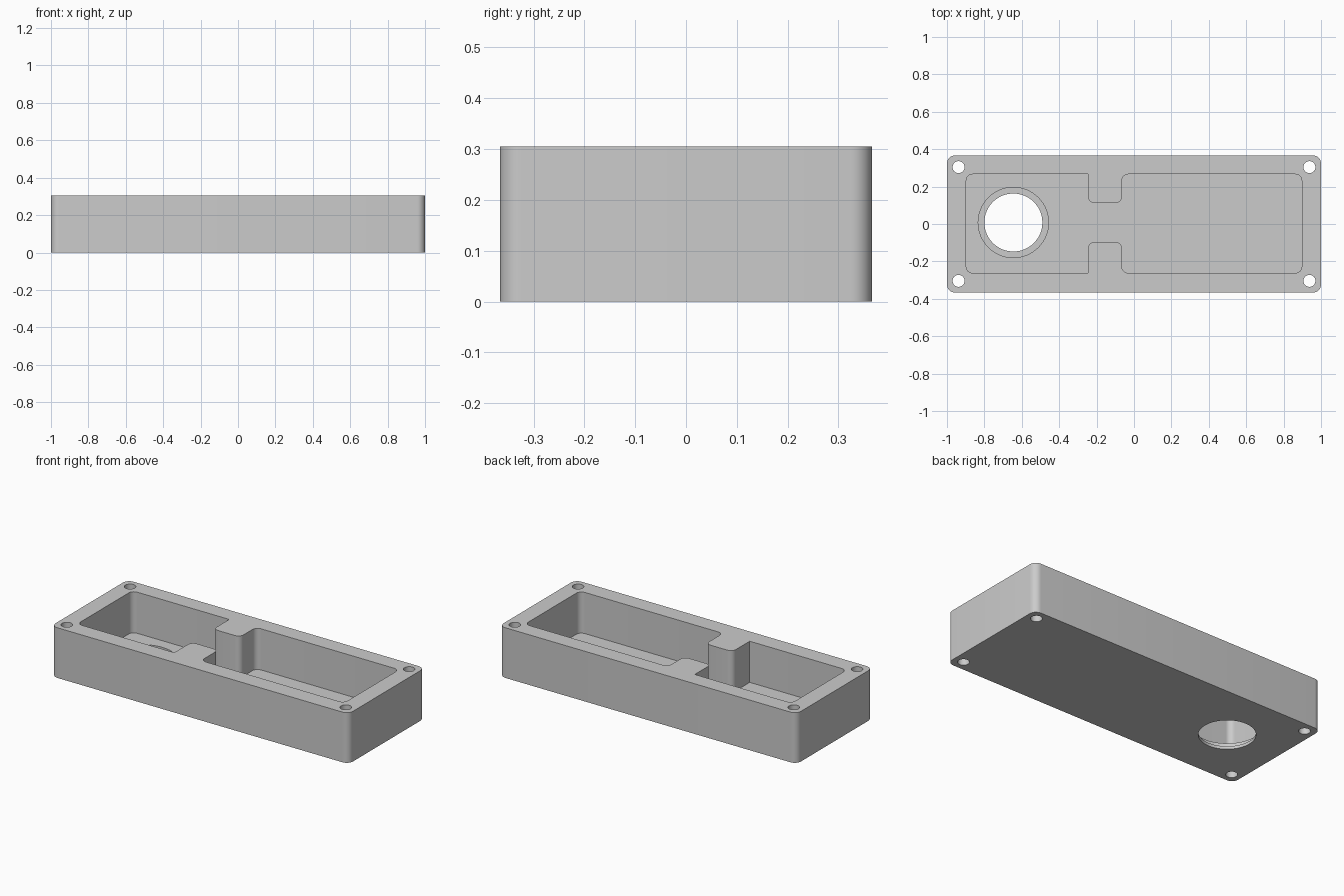
import bpy, bmesh, math
from mathutils import Vector

if "Cube" in bpy.data.objects:
    bpy.data.objects.remove(bpy.data.objects["Cube"], do_unlink=True)

HEIGHT, FLOOR, LIP = 0.305, 0.055, 0.018
HALF_X, HALF_Y = 1.0, 0.366

grey = bpy.data.materials.new("light grey")
grey.use_nodes = True
grey.diffuse_color = (0.6, 0.6, 0.6, 1)
grey.node_tree.nodes["Principled BSDF"].inputs["Base Color"].default_value = (0.6, 0.6, 0.6, 1)


def rounded(corners, steps=8):
    """Outline with each (x, y, radius) right-angle corner filleted."""
    out = []
    for i, (x, y, r) in enumerate(corners):
        p = Vector((x, y))
        if r == 0:
            out.append(p)
            continue
        a = (Vector(corners[i - 1][:2]) - p).normalized() * r
        b = (Vector(corners[(i + 1) % len(corners)][:2]) - p).normalized() * r
        for k in range(steps + 1):
            t = math.pi / 2 * k / steps
            out.append(p + a * (1 - math.sin(t)) + b * (1 - math.cos(t)))
    return out


def circle(x, y, r, n=64):
    return [Vector((x + r * math.cos(2 * math.pi * k / n),
                    y + r * math.sin(2 * math.pi * k / n))) for k in range(n)]


def prism(name, outline, z0, z1):
    bm = bmesh.new()
    face = bm.faces.new([bm.verts.new((p.x, p.y, z0)) for p in outline])
    top = bmesh.ops.extrude_face_region(bm, geom=[face])["geom"]
    bmesh.ops.translate(bm, vec=(0, 0, z1 - z0),
                        verts=[v for v in top if isinstance(v, bmesh.types.BMVert)])
    bmesh.ops.recalc_face_normals(bm, faces=bm.faces)
    mesh = bpy.data.meshes.new(name)
    bm.to_mesh(mesh)
    bm.free()
    mesh.materials.append(grey)
    obj = bpy.data.objects.new(name, mesh)
    bpy.context.collection.objects.link(obj)
    return obj


def cut(body, outline, z0, z1):
    cutter = prism("cutter", outline, z0, z1)
    cutter.hide_render = True
    mod = body.modifiers.new("cut", 'BOOLEAN')
    mod.operation, mod.solver, mod.object = 'DIFFERENCE', 'EXACT', cutter
    bpy.context.view_layer.objects.active = body
    bpy.ops.object.modifier_apply(modifier=mod.name)
    bpy.data.objects.remove(cutter, do_unlink=True)


# Outer block with rounded vertical corners
R = 0.042
body = prism("enclosure_body", rounded([
    (-HALF_X, -HALF_Y, R), (HALF_X, -HALF_Y, R),
    (HALF_X, HALF_Y, R), (-HALF_X, HALF_Y, R)]), 0, HEIGHT)

# Pocket, narrowed by two facing partitions
px, front, back = 0.897, -0.262, 0.266
left, right, r = -0.245, -0.065, 0.034
cut(body, rounded([
    (-px, front, r), (left, front, 0), (left, -0.096, r), (right, -0.096, r),
    (right, front, r), (px, front, r), (px, back, r), (right, back, r),
    (right, 0.112, r), (left, 0.112, r), (left, back, 0), (-px, back, r)]),
    FLOOR, HEIGHT + 0.1)

# Round opening with a stepped seat in the floor
cut(body, circle(-0.645, 0.008, 0.188), LIP, 0.15)
cut(body, circle(-0.645, 0.008, 0.155), -0.1, 0.15)

# Screw holes through the corners
for sx in (-1, 1):
    for sy in (-1, 1):
        cut(body, circle(sx * 0.938, sy * 0.304, 0.032, 32), -0.1, HEIGHT + 0.1)

# Smooth rounds, sharp edges
bpy.ops.object.select_all(action='DESELECT')
body.select_set(True)
bpy.context.view_layer.objects.active = body
bpy.ops.object.shade_smooth_by_angle(angle=math.radians(30))
